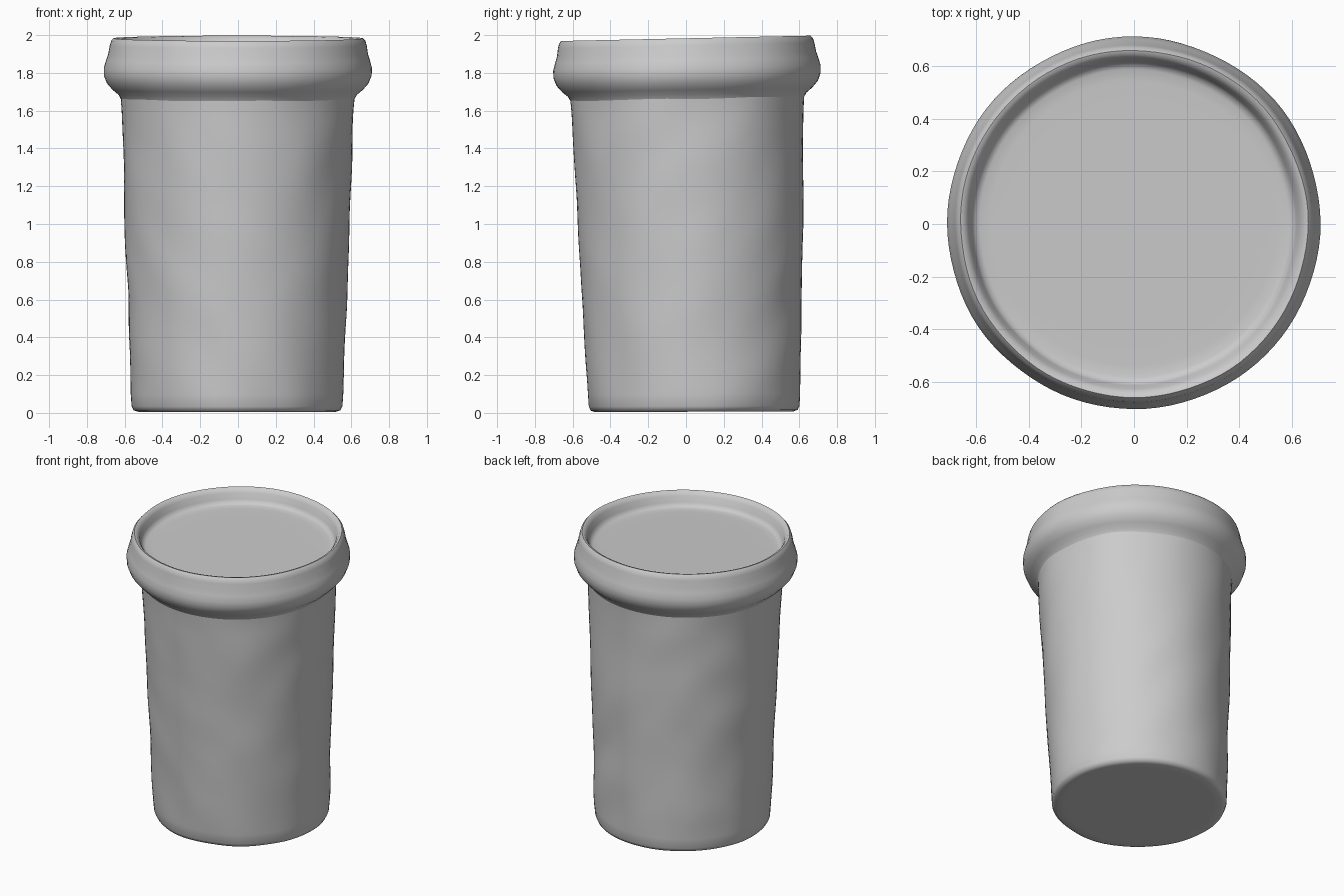
import bpy, bmesh, math
from mathutils import Vector, noise

cube = bpy.data.objects.get("Cube")
if cube:
    bpy.data.objects.remove(cube, do_unlink=True)

SEGMENTS = 96

grey = bpy.data.materials.new("plain grey")
grey.use_nodes = True
COLOUR = (0.6, 0.6, 0.6, 1.0)
grey.diffuse_color = COLOUR
grey.node_tree.nodes["Principled BSDF"].inputs["Base Color"].default_value = COLOUR


def place(r, z, angle, dents):
    """Point on the slightly leaning, hand-worn round form."""
    c, s = math.cos(angle), math.sin(angle)
    # diagonal creases: noise stretched along a slanting direction
    crease = noise.noise(Vector((c * 2.2 + z * 1.6, s * 2.2 - z * 1.6, z * 2.5)))
    r += dents * crease * min(1.0, r / 0.5)
    t = z / 2
    x = r * c - 0.006 * (1 - t)
    y = r * s + 0.045 * (1 - t)
    return x, y, z + 0.012 * y * (0.3 + 1.5 * t)


def refine(profile, step):
    """Add evenly spaced points to the long straight runs."""
    points = [profile[0]]
    for (r0, z0), (r1, z1) in zip(profile, profile[1:]):
        n = max(1, round(math.hypot(r1 - r0, z1 - z0) / step))
        points += [(r0 + (r1 - r0) * i / n, z0 + (z1 - z0) * i / n)
                   for i in range(1, n + 1)]
    return points


def turned(name, profile, dents):
    """Revolve (radius, height) points; a zero radius closes to one vertex."""
    bm = bmesh.new()
    rings = []
    for r, z in refine(profile, 0.05):
        if r < 1e-4:
            rings.append([bm.verts.new(place(0, z, 0, 0))] * SEGMENTS)
        else:
            rings.append([bm.verts.new(place(r, z, math.tau * i / SEGMENTS, dents))
                          for i in range(SEGMENTS)])
    for low, high in zip(rings, rings[1:]):
        for i in range(SEGMENTS):
            j = (i + 1) % SEGMENTS
            corners = list(dict.fromkeys((low[i], low[j], high[j], high[i])))
            bm.faces.new(corners)
    bmesh.ops.recalc_face_normals(bm, faces=bm.faces)
    mesh = bpy.data.meshes.new(name)
    bm.to_mesh(mesh)
    bm.free()
    mesh.materials.append(grey)
    obj = bpy.data.objects.new(name, mesh)
    bpy.context.collection.objects.link(obj)
    bpy.ops.object.select_all(action='DESELECT')
    obj.select_set(True)
    bpy.context.view_layer.objects.active = obj
    bpy.ops.object.shade_smooth_by_angle(angle=math.radians(50))
    return obj


# tapered tub with a flat base and a small rounded foot
turned("tub_body", [(0, 0.006), (0.525, 0.006), (0.548, 0.014), (0.558, 0.035),
                    (0.562, 0.1), (0.568, 0.3), (0.594, 1.0),
                    (0.616, 1.6), (0.622, 1.70)], 0.008)

# bulging lid with a raised rim around a sunken disc
turned("lid", [(0.618, 1.66), (0.632, 1.685), (0.662, 1.71), (0.692, 1.745),
               (0.707, 1.785), (0.708, 1.825), (0.697, 1.865), (0.686, 1.90),
               (0.679, 1.945), (0.672, 1.97), (0.660, 1.983), (0.645, 1.979),
               (0.628, 1.955), (0.616, 1.915), (0.604, 1.893),
               (0.585, 1.886), (0.5, 1.884), (0, 1.884)], 0.005)
